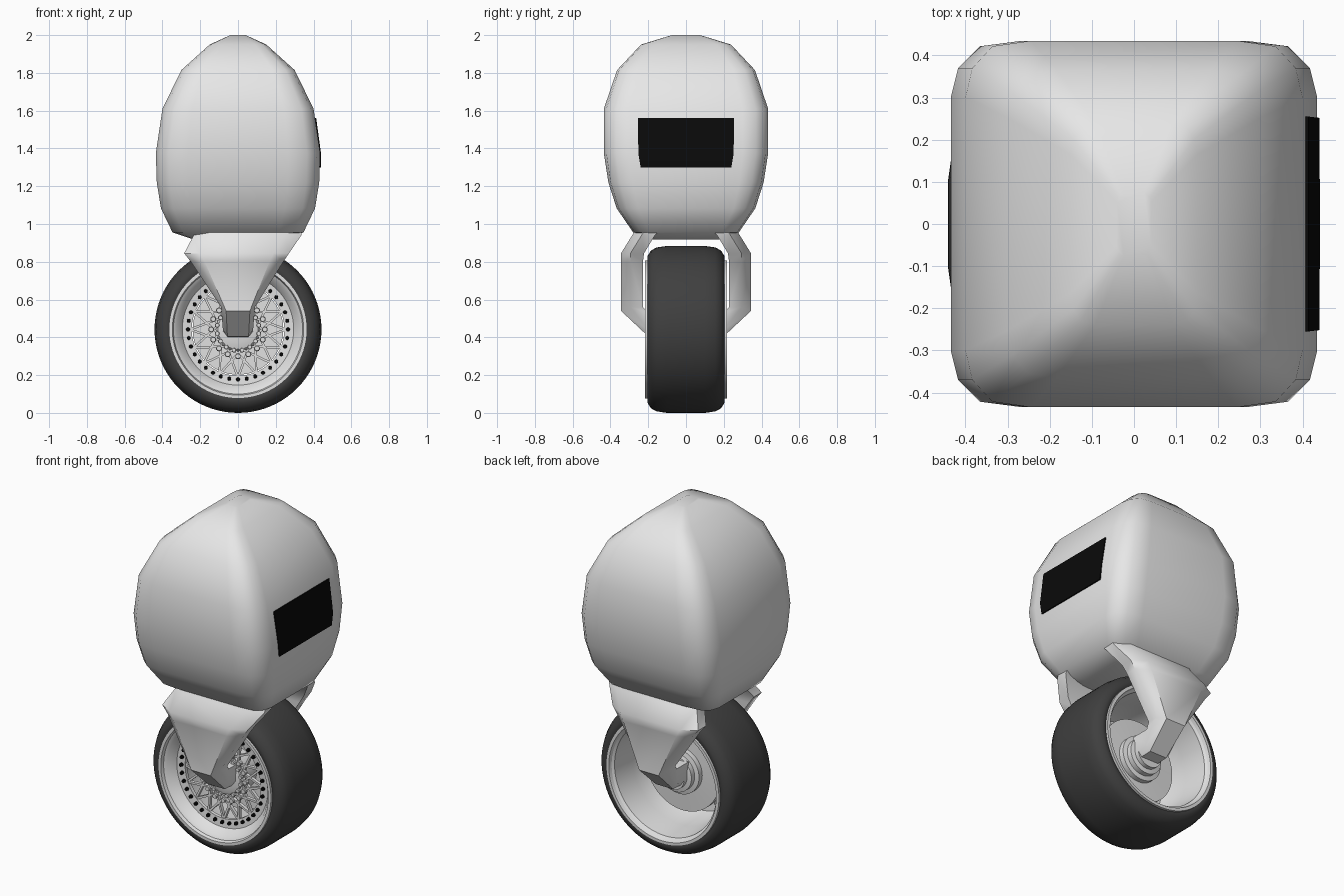
import bpy, bmesh, math
from mathutils import Matrix, Vector

if "Cube" in bpy.data.objects:
    bpy.data.objects.remove(bpy.data.objects["Cube"])


def material(name, c):
    m = bpy.data.materials.new(name)
    m.diffuse_color = (c, c, c, 1)
    m.use_nodes = True
    m.node_tree.nodes["Principled BSDF"].inputs["Base Color"].default_value = m.diffuse_color
    return m


SHELL = material("light grey shell", 0.8)
METAL = material("rim metal", 0.75)
RUBBER = material("dark rubber", 0.05)
BLACK = material("black", 0.003)
R = 0.442  # wheel radius and axle height


def finish(name, bm, mat, angle=40):
    bmesh.ops.recalc_face_normals(bm, faces=bm.faces)
    me = bpy.data.meshes.new(name)
    bm.to_mesh(me)
    bm.free()
    me.materials.append(mat)
    ob = bpy.data.objects.new(name, me)
    bpy.context.collection.objects.link(ob)
    bpy.ops.object.select_all(action='DESELECT')
    ob.select_set(True)
    bpy.context.view_layer.objects.active = ob
    bpy.ops.object.shade_smooth_by_angle(angle=math.radians(angle))
    return ob


def loft(name, rings, mat, angle=40, closed=False):
    """Skin a list of equal point rings; closed joins the last to the first."""
    bm = bmesh.new()
    vs = [[bm.verts.new(p) for p in ring] for ring in rings]
    n = len(vs[0])
    pairs = list(zip(vs, vs[1:] + ([vs[0]] if closed else [])))
    for a, b in pairs:
        for i in range(n):
            j = (i + 1) % n
            bm.faces.new((a[i], a[j], b[j], b[i]))
    if not closed:
        bm.faces.new(vs[0])
        bm.faces.new(vs[-1])
    return finish(name, bm, mat, angle)


def lathe(name, profile, mat, angle=40, closed=True, n=64):
    """Spin (radius, y) points around the axle."""
    rings = [[(r * math.cos(2 * math.pi * i / n), y, R + r * math.sin(2 * math.pi * i / n))
              for i in range(n)] for r, y in profile]
    return loft(name, rings, mat, angle, closed)


# Head-like body: rounded-square rings of (z, half x, half y)
corner = [(1, 0.69), (0.96, 0.85), (0.84, 0.97), (0.61, 1)]
section = (corner + [(-x, y) for x, y in reversed(corner)]
           + [(-x, -y) for x, y in corner] + [(x, -y) for x, y in reversed(corner)])
levels = [(0.918, 0.235, 0.18), (0.956, 0.347, 0.28), (1.083, 0.408, 0.367), (1.22, 0.43, 0.411),
          (1.375, 0.435, 0.435), (1.61, 0.40, 0.435), (1.815, 0.30, 0.365),
          (1.95, 0.15, 0.238), (2.0, 0.04, 0.075)]
loft("body_shell", [[(x * a, y * b, z) for x, y in section] for z, a, b in levels], SHELL, 45)

# Black visor plate following the right side of the body
bands = [(1.56, 0.414, 0.255), (1.37, 0.440, 0.252), (1.30, 0.440, 0.24)]
loft("visor", [[(x - 0.009, -w, z), (x, -w, z), (x, w, z), (x - 0.009, w, z)]
               for z, x, w in bands], BLACK, 20)


# Fork arms: chamfered sections of (z, left x, right x, inner y, outer y)
def arm_ring(x0, x1, pts):
    c, h = (x0 + x1) / 2, (x1 - x0) / 2
    (yi, zi), (ym, zm), (yo, zo) = pts
    return [(c - h, yi, zi), (c - h, ym, zm), (c - 0.7 * h, yo, zo),
            (c + 0.7 * h, yo, zo), (c + h, ym, zm), (c + h, yi, zi)]


arm = [(1.0, -0.24, 0.34, 0.10, 0.25), (0.94, -0.235, 0.335, 0.165, 0.285),
       (0.845, -0.285, 0.27, 0.222, 0.344), (0.80, -0.25, 0.24, 0.228, 0.344),
       (0.56, -0.09, 0.09, 0.228, 0.344)]
arm_rings = [arm_ring(a, b, [(yi, z), (yo - 0.05, z), (yo, z - 0.02 * (z < 0.6))])
             for z, a, b, yi, yo in arm]
# the tip bends inward to the axle
arm_rings.append(arm_ring(-0.08, 0.08, [(0.20, 0.53), (0.20, 0.44), (0.20, 0.405)]))
arm_rings.append(arm_ring(-0.08, 0.08, [(0.09, 0.53), (0.09, 0.43), (0.09, 0.40)]))
for name, s in (("front_fork_arm", -1), ("back_fork_arm", 1)):
    loft(name, [[(x, s * y, z) for x, y, z in ring] for ring in arm_rings], SHELL, 40)

# Tyre
half = [(0.345, 0.19), (0.37, 0.205), (0.39, 0.203), (0.418, 0.185), (0.434, 0.155), (0.442, 0.10)]
lathe("tyre", [(r, -y) for r, y in half] + [(r, y) for r, y in reversed(half)], RUBBER, 50, n=80)

# Rim barrel with both lips and the front bolt flange
lathe("rim", [(0.345, -0.18), (0.366, -0.204), (0.366, -0.218), (0.348, -0.218), (0.342, -0.20),
              (0.325, -0.19), (0.295, -0.145), (0.245, -0.14), (0.245, -0.12), (0.29, -0.115),
              (0.31, -0.06), (0.315, 0.05), (0.33, 0.19), (0.342, 0.20), (0.348, 0.218),
              (0.366, 0.218), (0.366, 0.204), (0.345, 0.18)], METAL, 30, n=80)

# Inner disc and stepped hub on the back, plain hub on the front
lathe("brake_disc", [(0.24, 0.0), (0.24, 0.03), (0.13, 0.035), (0.13, 0.065), (0.105, 0.07),
                     (0.105, 0.10), (0.08, 0.105), (0.08, 0.13)], METAL, 30, closed=False)
lathe("front_hub", [(0.12, 0.0), (0.12, -0.11), (0.105, -0.13), (0.07, -0.14)],
      METAL, 30, closed=False)


def axle_point(r, a, y):
    return Vector((r * math.cos(a), y, R + r * math.sin(a)))


# Crossed mesh spokes
bm = bmesh.new()
for i in range(16):
    a = 2 * math.pi * i / 16
    for s in (-1, 1):
        p, q = axle_point(0.255, a, -0.125), axle_point(0.10, a + s * math.radians(40), -0.12)
        d = q - p
        x, y = d.normalized(), Vector((0, 1, 0))
        rot = Matrix((x, y, x.cross(y))).transposed().to_4x4()
        bmesh.ops.create_cube(bm, size=1, matrix=Matrix.Translation((p + q) / 2) @ rot
                              @ Matrix.Diagonal((d.length, 0.02, 0.012, 1)))
finish("mesh_spokes", bm, METAL, 30)


# Rings of studs: black rim bolts and the raised spoke joints
def studs(name, mat, rings):
    bm = bmesh.new()
    for count, r, y, size, shift in rings:
        for i in range(count):
            a = 2 * math.pi * (i + shift) / count
            bmesh.ops.create_cone(bm, cap_ends=True, segments=10, radius1=size, radius2=size * 0.8,
                                  depth=0.02, matrix=Matrix.Translation(axle_point(r, a, y))
                                  @ Matrix.Rotation(math.pi / 2, 4, 'X'))
    finish(name, bm, mat, 30)


studs("rim_bolts", BLACK, [(36, 0.265, -0.146, 0.011, 0)])
studs("spoke_joints", METAL, [(16, 0.142, -0.132, 0.016, 0), (16, 0.112, -0.13, 0.013, 0.5)])
